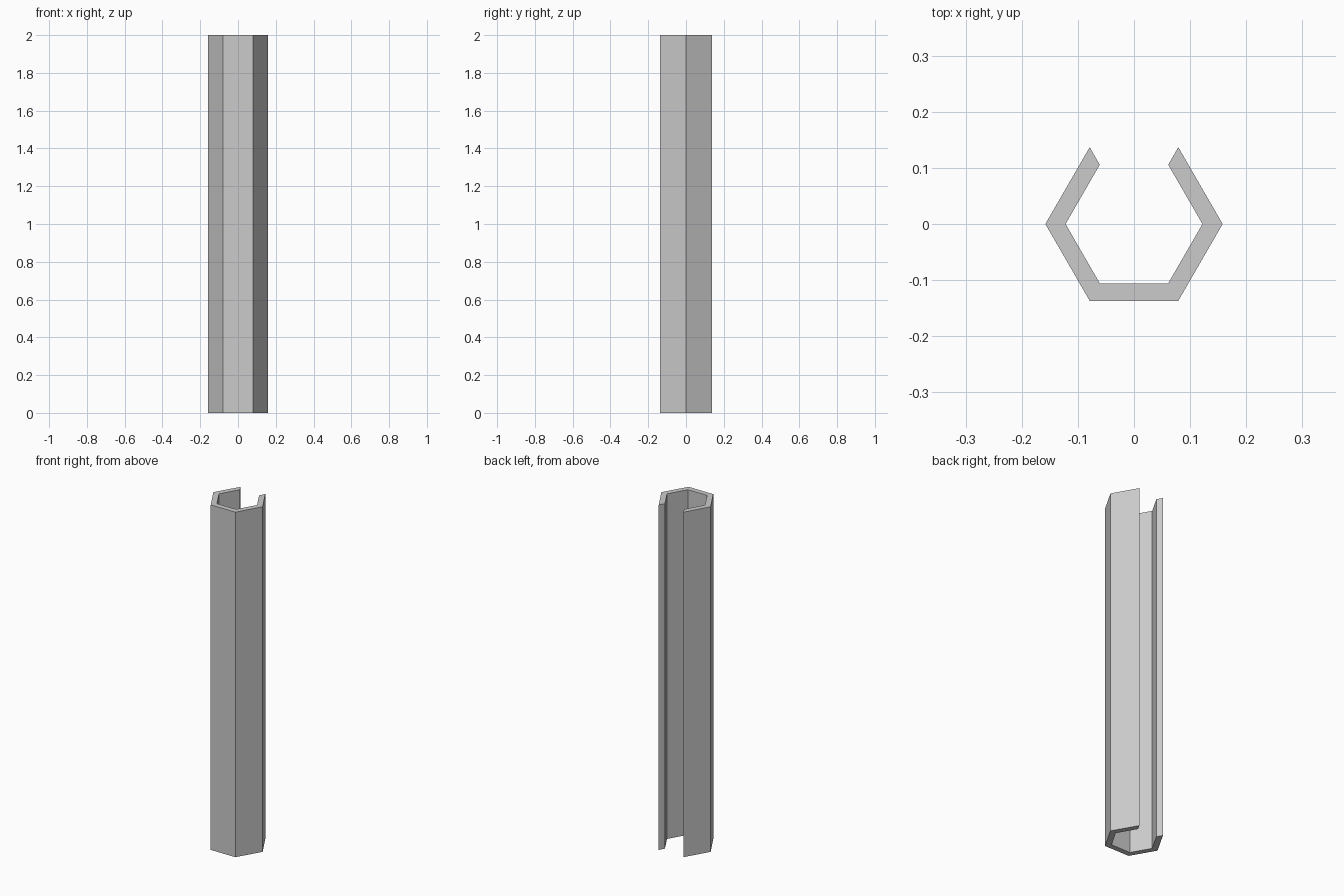
import bpy
import bmesh
from math import cos, sin, radians

HEIGHT = 2.0
OUTER_RADIUS = 0.158
INNER_RADIUS = 0.122

cube = bpy.data.objects.get("Cube")
if cube:
    bpy.data.objects.remove(cube, do_unlink=True)

# Plain grey material
grey = bpy.data.materials.new("light_grey")
grey.use_nodes = True
colour = (0.6, 0.6, 0.6, 1)
grey.diffuse_color = colour
grey.node_tree.nodes["Principled BSDF"].inputs["Base Color"].default_value = colour


def hexagon_arc(bm, radius):
    """Six hexagon corners, leaving the back side open."""
    angles = [radians(120 + 60 * i) for i in range(6)]
    return [bm.verts.new((radius * cos(a), radius * sin(a), 0)) for a in angles]


# Hexagonal channel: a five-sided wall section extruded upwards
bm = bmesh.new()
outer = hexagon_arc(bm, OUTER_RADIUS)
inner = hexagon_arc(bm, INNER_RADIUS)
section = [bm.faces.new((outer[i], outer[i + 1], inner[i + 1], inner[i]))
           for i in range(5)]
top = bmesh.ops.extrude_face_region(bm, geom=section, use_keep_orig=True)["geom"]
top_verts = [g for g in top if isinstance(g, bmesh.types.BMVert)]
bmesh.ops.translate(bm, verts=top_verts, vec=(0, 0, HEIGHT))
bmesh.ops.recalc_face_normals(bm, faces=bm.faces)

mesh = bpy.data.meshes.new("hexagonal_channel")
bm.to_mesh(mesh)
bm.free()
mesh.materials.append(grey)
channel = bpy.data.objects.new("hexagonal_channel", mesh)
bpy.context.collection.objects.link(channel)
